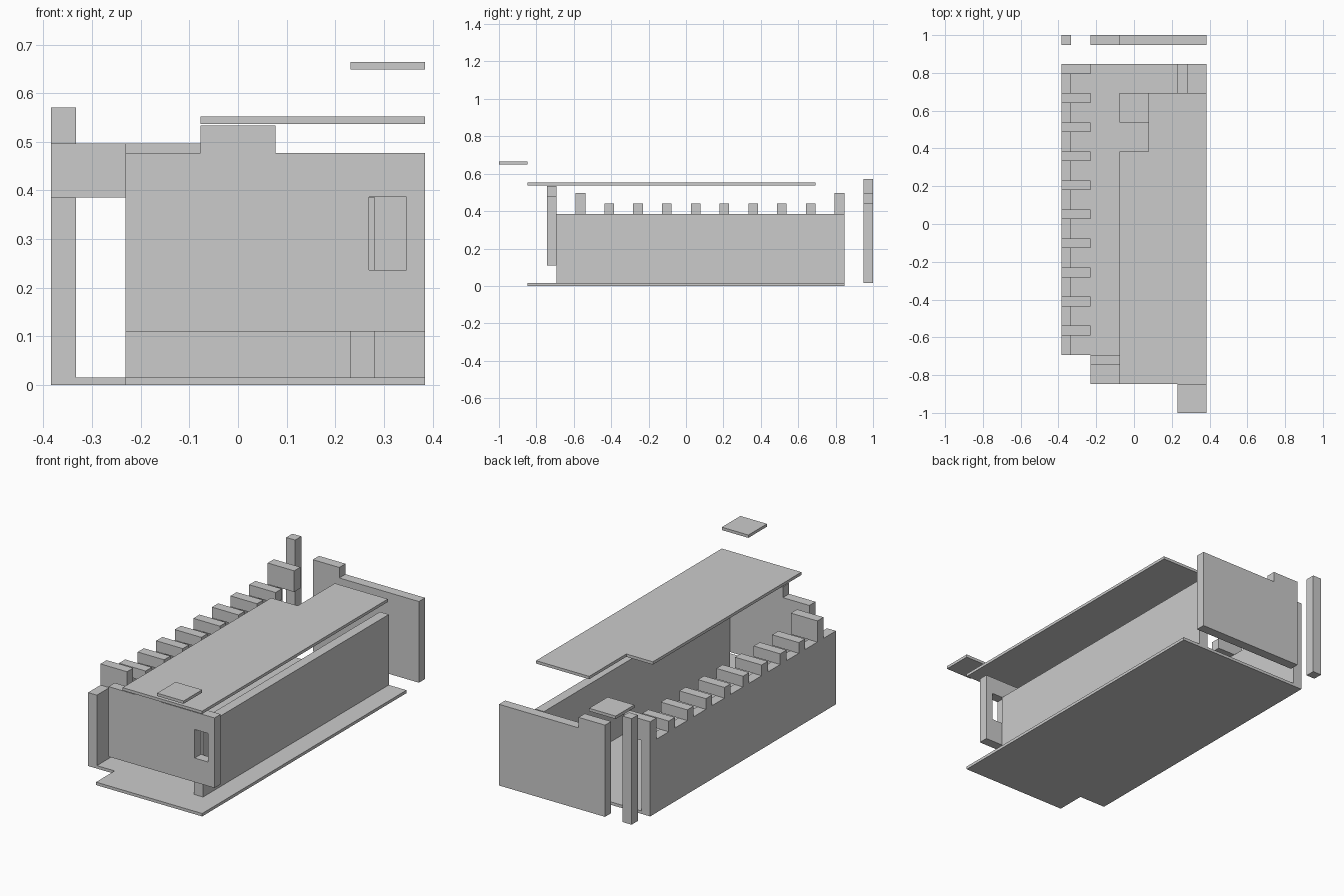
import bpy, bmesh
from mathutils import Vector

if "Cube" in bpy.data.objects:
    bpy.data.objects.remove(bpy.data.objects["Cube"])

U = 1 / 13          # layout grid step
T = U * 2 / 3       # wall thickness
P = 0.0154          # plate thickness
WALL_TOP = 0.385


def prism(name, outline, push):
    """Extrude a closed flat outline of 3D points along a vector."""
    bm = bmesh.new()
    face = bm.faces.new([bm.verts.new(p) for p in outline])
    res = bmesh.ops.extrude_face_region(bm, geom=[face])
    verts = [g for g in res["geom"] if isinstance(g, bmesh.types.BMVert)]
    bmesh.ops.translate(bm, verts=verts, vec=Vector(push))
    bmesh.ops.recalc_face_normals(bm, faces=bm.faces[:])
    mesh = bpy.data.meshes.new(name)
    bm.to_mesh(mesh)
    bm.free()
    ob = bpy.data.objects.new(name, mesh)
    bpy.context.collection.objects.link(ob)
    return ob


def plate(name, points, z0, z1):
    return prism(name, [(x, y, z0) for x, y in points], (0, 0, z1 - z0))


def panel(name, points, y0, y1):
    return prism(name, [(x, y0, z) for x, z in points], (0, y1 - y0, 0))


def box(name, x, y, z):
    return plate(name, [(x[0], y[0]), (x[1], y[0]), (x[1], y[1]), (x[0], y[1])], *z)


# floor with a notched front-left corner
plate("floor", [(-3*U, -11*U), (5*U, -11*U), (5*U, 11*U), (-5*U, 11*U),
                (-5*U, -9*U), (-3*U, -9*U)], 0, P)

# side walls
box("left_wall", (-5*U, -5*U + T), (-9*U, 11*U), (P, WALL_TOP))
box("right_wall", (3*U, 3*U + T), (-9*U, 11*U), (P, WALL_TOP))

# row of blocks on the left wall, the end ones taller
for i in range(10):
    y = 11*U - 2*U*i
    top = 0.496 if i in (0, 9) else 0.441
    box(f"wall_block_{i + 1}", (-5*U, -3*U), (y - T, y), (WALL_TOP, top))

# front wall with a top tab and a window
front = panel("front_wall", [(-3*U, 0.11), (5*U, 0.11), (5*U, 0.477), (U, 0.477),
                             (U, 0.533), (-U, 0.533), (-U, 0.477), (-3*U, 0.477)],
              -9*U - T, -9*U)
cutter = box("window_cutter", (3.5*U, 4.5*U), (-0.85, -0.6), (0.236, 0.386))
cutter.hide_render = True
cutter.hide_viewport = True
mod = front.modifiers.new("window", "BOOLEAN")
mod.operation = "DIFFERENCE"
mod.solver = "EXACT"
mod.object = cutter
bpy.context.view_layer.update()
mesh = bpy.data.meshes.new_from_object(
    front.evaluated_get(bpy.context.evaluated_depsgraph_get()))
front.modifiers.clear()
front.data = mesh
bpy.data.objects.remove(cutter)

# stepped back wall and the separate corner post
panel("back_wall", [(-3*U, P), (5*U, P), (5*U, 0.441), (-U, 0.441),
                    (-U, 0.496), (-3*U, 0.496)], 1 - T, 1)
box("corner_post", (-5*U, -5*U + T), (1 - T, 1), (P, 0.571))

# raised roof with a cut corner, and two loose tiles
plate("roof", [(-U, -11*U), (5*U, -11*U), (5*U, 9*U), (U, 9*U),
               (U, 5*U), (-U, 5*U)], 0.537, 0.552)
box("front_tile", (3*U, 5*U), (-1, -11*U), (0.649, 0.664))
box("inner_tile", (-U, U), (7*U, 9*U), (WALL_TOP - P, WALL_TOP))
